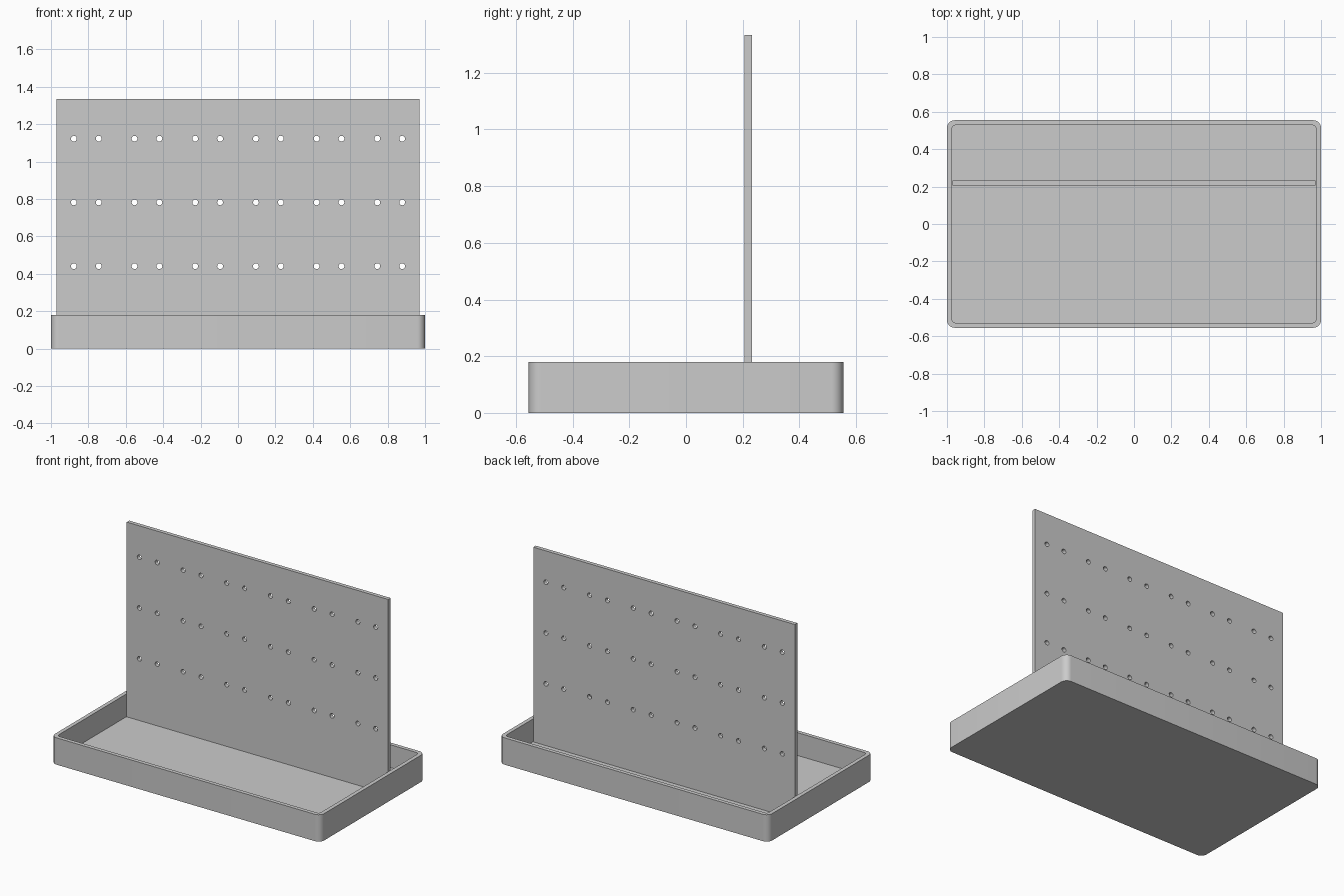
import bpy, bmesh
from math import sin, cos, pi, radians
from mathutils import Matrix, Vector

cube = bpy.data.objects.get("Cube")
if cube:
    bpy.data.objects.remove(cube, do_unlink=True)

# Single grey material
GREY = (0.6, 0.6, 0.6, 1)
grey = bpy.data.materials.new("plain grey")
grey.use_nodes = True
grey.diffuse_color = GREY
bsdf = next(n for n in grey.node_tree.nodes if n.type == 'BSDF_PRINCIPLED')
bsdf.inputs["Base Color"].default_value = GREY

TRAY_X, TRAY_Y, TRAY_H = 1.0, 0.555, 0.18
WALL, FLOOR = 0.0265, 0.027


def add_object(name, bm):
    bmesh.ops.recalc_face_normals(bm, faces=bm.faces)
    mesh = bpy.data.meshes.new(name)
    bm.to_mesh(mesh)
    bm.free()
    mesh.materials.append(grey)
    obj = bpy.data.objects.new(name, mesh)
    bpy.context.collection.objects.link(obj)
    bpy.ops.object.select_all(action='DESELECT')
    obj.select_set(True)
    bpy.context.view_layer.objects.active = obj
    bpy.ops.object.shade_smooth_by_angle(angle=radians(30))
    return obj


def rounded_loop(bm, hx, hy, radius, z, steps=8):
    """Vertices of a rounded rectangle, counter-clockwise."""
    verts = []
    for i, (sx, sy) in enumerate([(1, 1), (-1, 1), (-1, -1), (1, -1)]):
        for k in range(steps + 1):
            a = (i + k / steps) * pi / 2
            verts.append(bm.verts.new((sx * (hx - radius) + radius * cos(a),
                                       sy * (hy - radius) + radius * sin(a), z)))
    return verts


# Tray: outer wall, rim, inner wall and floor from four loops
bm = bmesh.new()
ix, iy = TRAY_X - WALL, TRAY_Y - WALL
loops = [rounded_loop(bm, TRAY_X, TRAY_Y, 0.042, 0),
         rounded_loop(bm, TRAY_X, TRAY_Y, 0.042, TRAY_H),
         rounded_loop(bm, ix, iy, 0.02, TRAY_H),
         rounded_loop(bm, ix, iy, 0.02, FLOOR)]
for low, high in zip(loops, loops[1:]):
    n = len(low)
    for i in range(n):
        j = (i + 1) % n
        bm.faces.new((low[i], low[j], high[j], high[i]))
bm.faces.new(loops[0][::-1])
bm.faces.new(loops[-1])
add_object("tray", bm)

# Peg panel: filled outline with round holes, extruded to thickness
PANEL_X, PANEL_TOP, PANEL_Y, THICK = 0.971, 1.334, 0.22, 0.0265
curve = bpy.data.curves.new("panel_profile", 'CURVE')
curve.dimensions = '2D'
curve.fill_mode = 'BOTH'
curve.extrude = THICK / 2


def add_outline(points):
    spline = curve.splines.new('POLY')
    spline.points.add(len(points) - 1)
    for p, (x, y) in zip(spline.points, points):
        p.co = (x, y, 0, 1)
    spline.use_cyclic_u = True


add_outline([(-PANEL_X, FLOOR), (PANEL_X, FLOOR),
             (PANEL_X, PANEL_TOP), (-PANEL_X, PANEL_TOP)])
for row in range(3):
    for pair in range(6):
        for side in (-1, 1):
            cx = (pair - 2.5) * 0.3245 + side * 0.0665
            cz = 0.441 + row * 0.341
            add_outline([(cx + 0.0155 * cos(k * pi / 8), cz + 0.0155 * sin(k * pi / 8))
                         for k in range(16)])

profile = bpy.data.objects.new("panel_profile", curve)
bpy.context.collection.objects.link(profile)
bpy.context.view_layer.update()
filled = profile.evaluated_get(bpy.context.evaluated_depsgraph_get())
bm = bmesh.new()
temp = bpy.data.meshes.new_from_object(filled)
bm.from_mesh(temp)
bpy.data.objects.remove(profile, do_unlink=True)
bpy.data.meshes.remove(temp)
bmesh.ops.remove_doubles(bm, verts=bm.verts, dist=0.0001)
bm.transform(Matrix.Translation(Vector((0, PANEL_Y, 0))) @ Matrix.Rotation(pi / 2, 4, 'X'))
add_object("peg_panel", bm)
